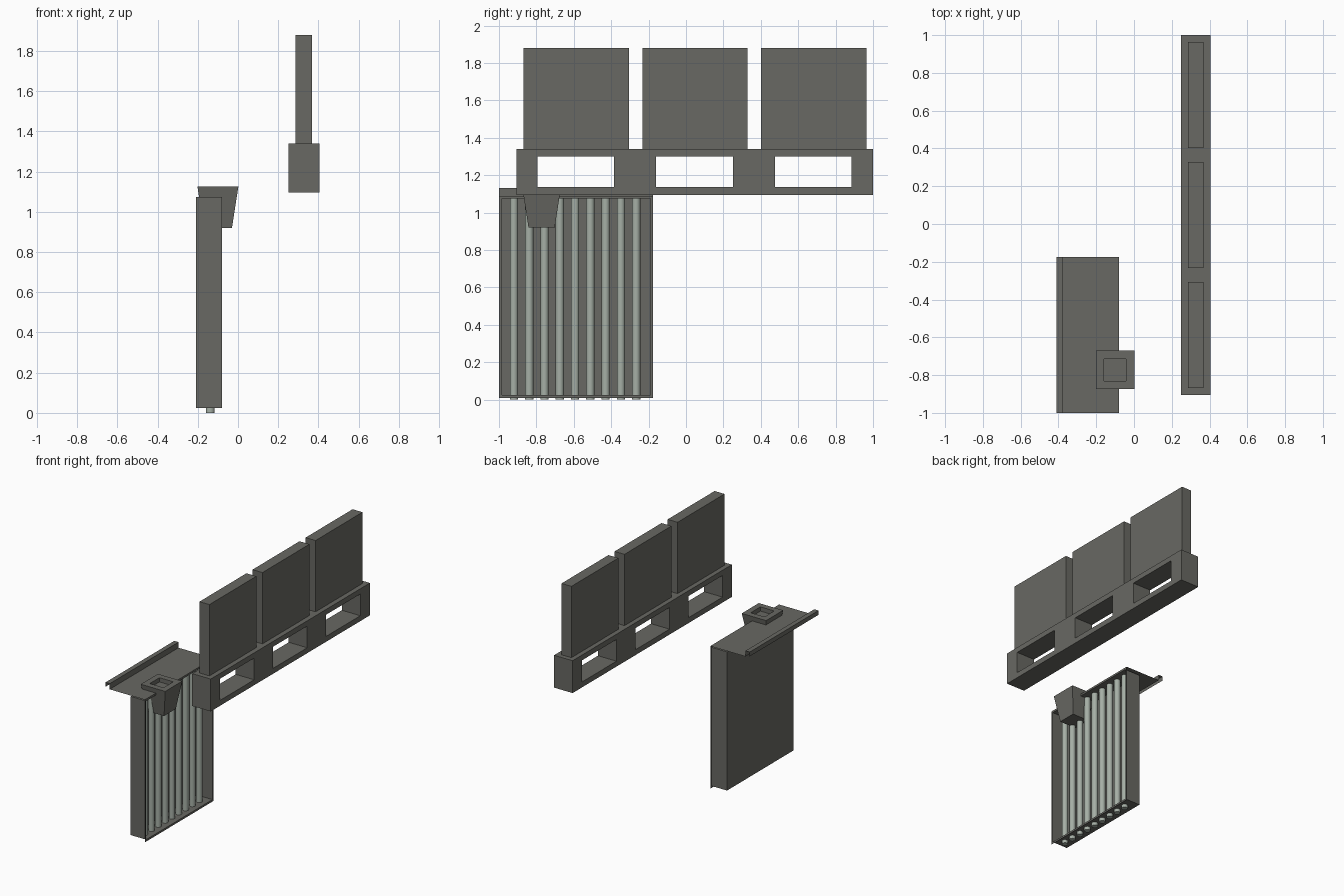
import bpy, bmesh, math

if "Cube" in bpy.data.objects:
    bpy.data.objects.remove(bpy.data.objects["Cube"])


def material(name, rgb):
    m = bpy.data.materials.new(name)
    m.diffuse_color = (*rgb, 1)
    m.use_nodes = True
    m.node_tree.nodes["Principled BSDF"].inputs["Base Color"].default_value = m.diffuse_color
    return m


DARK = material("dark grey metal", (0.14, 0.14, 0.125))
PALE = material("pale green grey", (0.38, 0.43, 0.38))


def finish(name, bm, mat, normals=True):
    if normals:
        bmesh.ops.recalc_face_normals(bm, faces=bm.faces)
    me = bpy.data.meshes.new(name)
    bm.to_mesh(me)
    bm.free()
    me.materials.append(mat)
    ob = bpy.data.objects.new(name, me)
    bpy.context.collection.objects.link(ob)
    return ob


def add_box(bm, x0, x1, y0, y1, z0, z1):
    vs = bmesh.ops.create_cube(bm, size=1)["verts"]
    for v in vs:
        v.co = (x1 if v.co.x > 0 else x0, y1 if v.co.y > 0 else y0, z1 if v.co.z > 0 else z0)


def loft(bm, rings, cap_first=False, cap_last=False):
    loops = [[bm.verts.new(p) for p in r] for r in rings]
    for a, b in zip(loops, loops[1:]):
        n = len(a)
        for i in range(n):
            bm.faces.new((a[i], a[(i + 1) % n], b[(i + 1) % n], b[i]))
    if cap_first:
        bm.faces.new(loops[0])
    if cap_last:
        bm.faces.new(loops[-1])


# Long rail with three through openings
WINDOWS = [(-0.795, -0.385), (-0.16, 0.25), (0.475, 0.885)]
ys = [-0.905] + [y for w in WINDOWS for y in w] + [1.0]
zs = [1.095, 1.136, 1.30, 1.34]
bm = bmesh.new()
for i in range(len(ys) - 1):
    for j in range(3):
        if not (j == 1 and i % 2 == 1):
            add_box(bm, 0.25, 0.405, ys[i], ys[i + 1], zs[j], zs[j + 1])
bmesh.ops.remove_doubles(bm, verts=bm.verts, dist=1e-5)
# drop the internal walls shared by neighbouring cells
seen = {}
for f in bm.faces:
    key = tuple(round(c, 3) for c in f.calc_center_median())
    seen.setdefault(key, []).append(f)
solid = lambda y, z: not (zs[1] < z < zs[2] and any(a < y < b for a, b in WINDOWS))
inside = [f for f in bm.faces if abs(f.normal.x) < 0.5
          and all(ys[0] < (c := f.calc_center_median() + f.normal * s).y < ys[-1]
                  and zs[0] < c.z < zs[-1] and solid(c.y, c.z) for s in (0.005, -0.005))]
bmesh.ops.delete(bm, geom=inside, context="FACES")
bmesh.ops.dissolve_limit(bm, angle_limit=0.01, verts=bm.verts, edges=bm.edges)
finish("rail", bm, DARK)

# Three upright panels on the rail
for i in range(3):
    bm = bmesh.new()
    y = -0.868 + 0.635 * i
    add_box(bm, 0.285, 0.368, y, y + 0.562, 1.34, 1.88)
    finish(f"panel_{i + 1}", bm, DARK)


def rect(x, y0, y1, z0, z1):
    return [(x, y0, z0), (x, y1, z0), (x, y1, z1), (x, y0, z1)]


# Sheet-metal case, open at the front with a narrow flange
bm = bmesh.new()
loft(bm, [rect(-0.08, -1.0, -0.176, 0.01, 1.09),
          rect(-0.08, -0.985, -0.191, 0.025, 1.075),
          rect(-0.21, -0.985, -0.191, 0.025, 1.075)], cap_last=True)
finish("case", bm, DARK)

# Top sheet with a folded lip along its outer edge
bm = bmesh.new()
profile = [(-0.08, 1.09), (-0.375, 1.09), (-0.375, 1.133), (-0.41, 1.133), (-0.41, 1.10)]
cols = [[bm.verts.new((x, y, z)) for y in (-1.0, -0.176)] for x, z in profile]
for a, b in zip(cols, cols[1:]):
    bm.faces.new((a[0], a[1], b[1], b[0]))
finish("top_sheet", bm, DARK)

# Row of nine tubes
for i in range(9):
    bm = bmesh.new()
    bmesh.ops.create_cone(bm, cap_ends=True, segments=16, radius1=0.022, radius2=0.022, depth=1.075)
    bmesh.ops.translate(bm, verts=bm.verts, vec=(-0.138, -0.92 + 0.0817 * i, 0.5375))
    ob = finish(f"tube_{i + 1}", bm, PALE)
    bpy.context.view_layer.objects.active = ob
    ob.select_set(True)
    bpy.ops.object.shade_smooth_by_angle(angle=math.radians(40))
    ob.select_set(False)


# Tapered hopper with a square recess
def square(h, z):
    return [(-0.1 + sx * h, -0.772 + sy * h, z) for sx, sy in ((-1, -1), (1, -1), (1, 1), (-1, 1))]


bm = bmesh.new()
loft(bm, [square(0.07, 0.92), square(0.102, 1.127), square(0.058, 1.127), square(0.058, 1.095)],
     cap_first=True, cap_last=True)
finish("hopper", bm, DARK)
